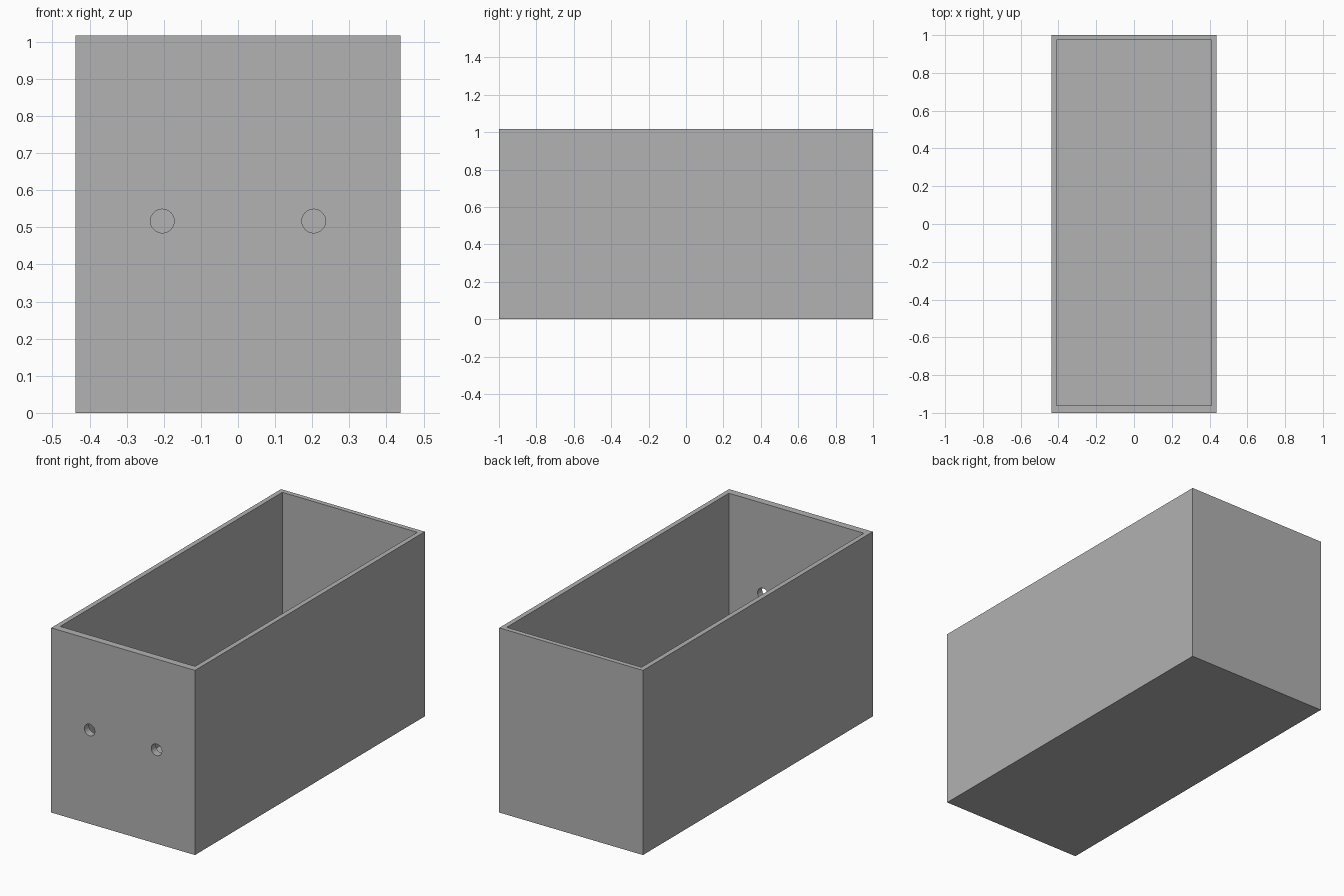
import bpy, math

if "Cube" in bpy.data.objects:
    bpy.data.objects.remove(bpy.data.objects["Cube"])

W, H = 0.438, 1.017            # half width, height
WALL, FRONT, FLOOR = 0.027, 0.04, 0.027

grey = bpy.data.materials.new("plain grey")
grey.diffuse_color = (0.445, 0.445, 0.445, 1)
grey.use_nodes = True
grey.node_tree.nodes["Principled BSDF"].inputs["Base Color"].default_value = grey.diffuse_color


def block(name, x0, x1, y0, y1, z0, z1):
    bpy.ops.mesh.primitive_cube_add(
        size=1, location=((x0 + x1) / 2, (y0 + y1) / 2, (z0 + z1) / 2))
    ob = bpy.context.object
    ob.name = name
    ob.scale = (x1 - x0, y1 - y0, z1 - z0)
    bpy.ops.object.transform_apply(location=True, rotation=False, scale=True)
    ob.data.materials.append(grey)
    return ob


def cut(target, cutter):
    mod = target.modifiers.new("cut", 'BOOLEAN')
    mod.operation = 'DIFFERENCE'
    mod.solver = 'EXACT'
    mod.object = cutter
    bpy.context.view_layer.objects.active = target
    bpy.ops.object.modifier_apply(modifier=mod.name)
    bpy.data.objects.remove(cutter, do_unlink=True)


# Open box with a thicker front wall
box = block("open_box", -W, W, -1, 1, 0, H)
cut(box, block("cavity_cutter", -W + WALL, W - WALL,
               -1 + FRONT, 1 - WALL, FLOOR, H + 0.2))

# Two round holes through the front wall
for x in (-0.204, 0.204):
    bpy.ops.mesh.primitive_cylinder_add(
        vertices=32, radius=0.032, depth=0.2, location=(x, -1, 0.517),
        rotation=(math.pi / 2, 0, 0))
    hole = bpy.context.object
    hole.name = "hole_cutter"
    hole.data.materials.append(grey)
    cut(box, hole)

# Smooth hole walls, crisp box edges
bpy.ops.object.select_all(action='DESELECT')
box.select_set(True)
bpy.context.view_layer.objects.active = box
bpy.ops.object.shade_smooth_by_angle(angle=math.radians(30))
